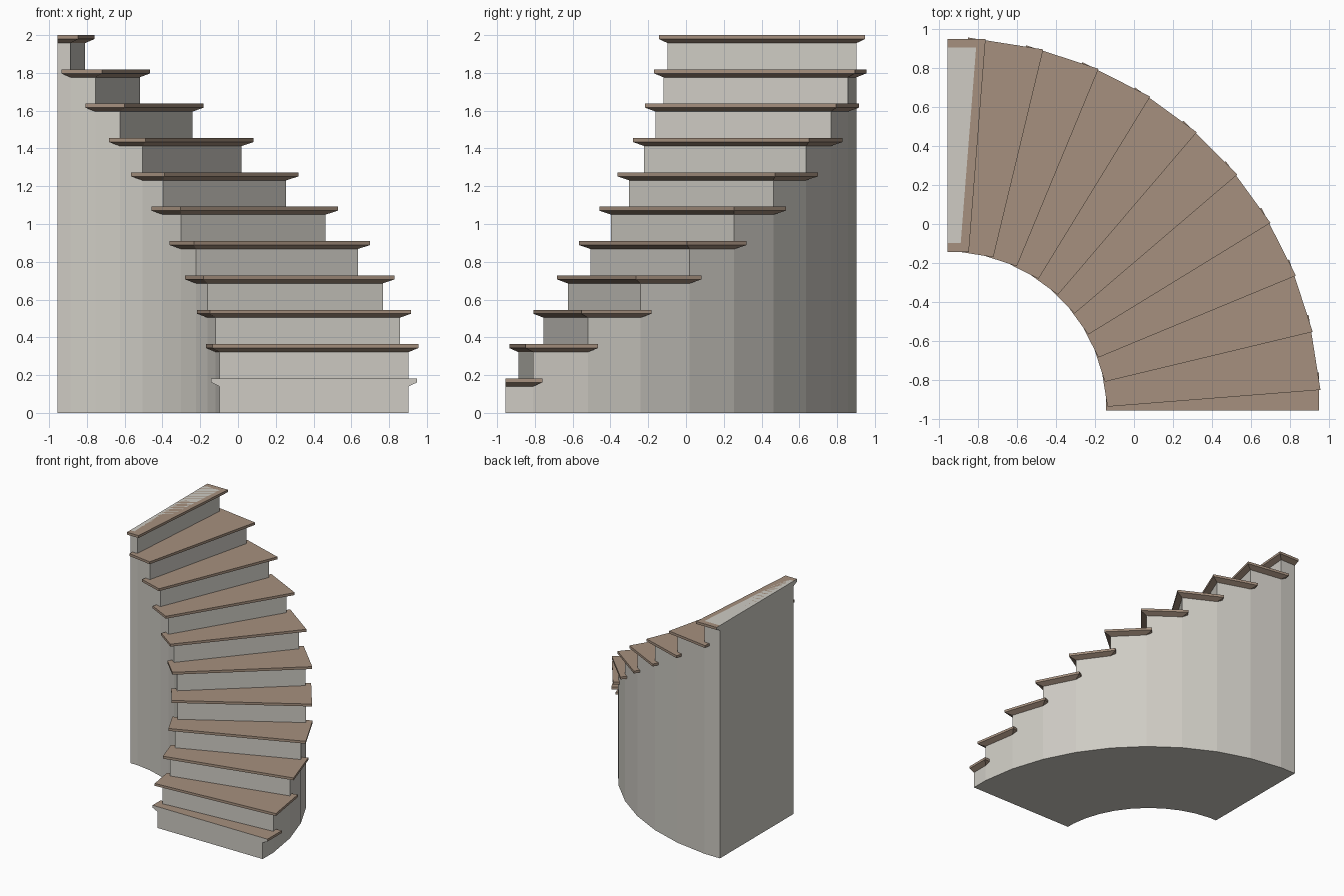
import bpy, bmesh
from math import radians, sin, cos, tan

if "Cube" in bpy.data.objects:
    bpy.data.objects.remove(bpy.data.objects["Cube"])

STEPS, RISE = 11, 2.0 / 11
HALF = radians(4.5)              # half the angle of one step
A_IN, A_OUT = 0.857, 1.858       # distance of the flat side walls from the pivot
LIP = 0.045                      # tread overhang
PIVOT = -0.955                   # pivot of the turn in x and y


def material(name, rgb):
    m = bpy.data.materials.new(name)
    m.diffuse_color = (*rgb, 1)
    m.use_nodes = True
    m.node_tree.nodes["Principled BSDF"].inputs["Base Color"].default_value = m.diffuse_color
    return m


stone = material("stone", (0.62, 0.60, 0.55))
wood = material("wood", (0.38, 0.28, 0.21))


def finish(name, bm, mats):
    bmesh.ops.remove_doubles(bm, verts=bm.verts, dist=1e-5)
    bmesh.ops.recalc_face_normals(bm, faces=bm.faces)
    me = bpy.data.meshes.new(name)
    bm.to_mesh(me)
    bm.free()
    for m in mats:
        me.materials.append(m)
    ob = bpy.data.objects.new(name, me)
    ob.location = (PIVOT, PIVOT, 0)
    bpy.context.collection.objects.link(ob)


# Stepped body: one flat-sided column per step, half columns at both ends
angles = [0] + [HALF * (2 * k + 1) for k in range(STEPS - 1)] + [radians(90)]


def wall(i, apothem, z):
    r = apothem if i in (0, STEPS) else apothem / cos(HALF)
    return (r * cos(angles[i]), r * sin(angles[i]), z)


bm = bmesh.new()


def quad(*pts):
    bm.faces.new([bm.verts.new(p) for p in pts])


for k in range(STEPS):
    low, top = k * RISE, (k + 1) * RISE
    for z in (0, top):
        quad(wall(k, A_IN, z), wall(k, A_OUT, z), wall(k + 1, A_OUT, z), wall(k + 1, A_IN, z))
    quad(wall(k, A_OUT, 0), wall(k + 1, A_OUT, 0), wall(k + 1, A_OUT, top), wall(k, A_OUT, top))
    quad(wall(k + 1, A_IN, 0), wall(k, A_IN, 0), wall(k, A_IN, top), wall(k + 1, A_IN, top))
    quad(wall(k, A_IN, low), wall(k, A_OUT, low), wall(k, A_OUT, top), wall(k, A_IN, top))
quad(wall(STEPS, A_OUT, 0), wall(STEPS, A_IN, 0), wall(STEPS, A_IN, 2), wall(STEPS, A_OUT, 2))
bmesh.ops.remove_doubles(bm, verts=bm.verts, dist=1e-5)
# every column is closed outward by its own winding
finish("stair_body", bm, [stone])


# Treads: wedge slabs with a chamfered underside, cut flat at both stair ends
def tread(k):
    bm = bmesh.new()
    mid, top = 2 * HALF * k, (k + 1) * RISE + 0.0005 * (k < STEPS - 1)
    rings = []
    for grow, z in ((0, top - 0.042), (LIP, top - 0.021), (LIP, top)):
        a, b = A_IN - grow, A_OUT + grow
        wa, wb = (r * tan(HALF) + grow / cos(HALF) for r in (a, b))
        f, g = (k > 0), (k < STEPS - 1)
        pts = ((a, -wa * f), (b, -wb * f), (b, wb * g), (a, wa * g))
        rings.append([bm.verts.new((x * cos(mid) - y * sin(mid),
                                    x * sin(mid) + y * cos(mid), z)) for x, y in pts])
    bm.faces.new(rings[0][::-1])
    bm.faces.new(rings[-1])
    for lo, hi in zip(rings, rings[1:]):
        for i in range(4):
            j = (i + 1) % 4
            face = bm.faces.new((lo[i], lo[j], hi[j], hi[i]))
            # cut ends show stone
            if (k == 0 and i == 0) or (k == STEPS - 1 and i == 2):
                face.material_index = 1
    finish(f"tread_{k + 1}", bm, [wood, stone])


for k in range(STEPS):
    tread(k)
